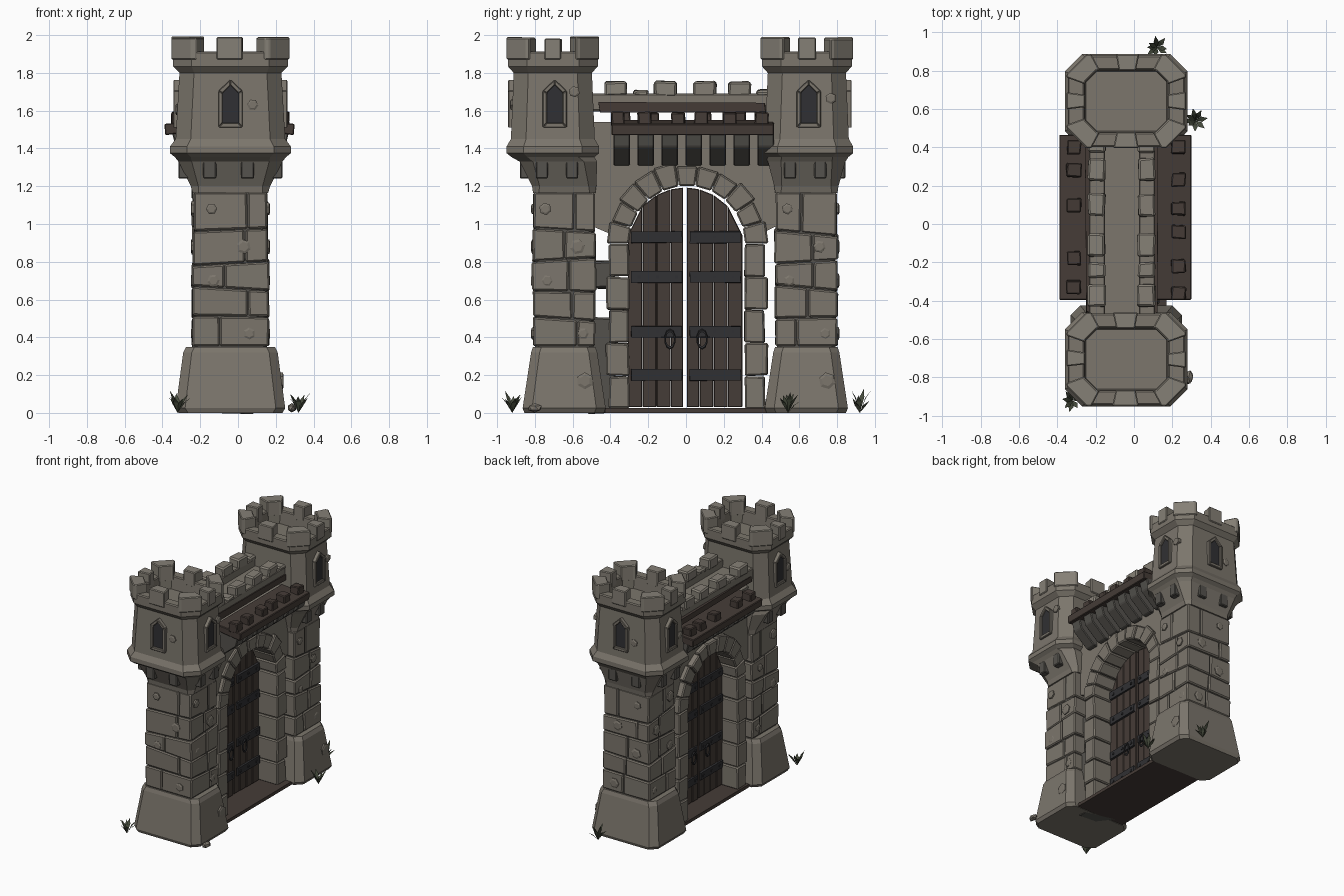
import bpy, bmesh, math, random
from mathutils import Vector

if "Cube" in bpy.data.objects:
    bpy.data.objects.remove(bpy.data.objects["Cube"])

random.seed(4)
rnd = random.uniform
CX = -0.04          # shared centre line of the gate in x


def material(name, r, g, b):
    m = bpy.data.materials.new(name)
    m.diffuse_color = (r, g, b, 1)
    m.use_nodes = True
    m.node_tree.nodes["Principled BSDF"].inputs["Base Color"].default_value = m.diffuse_color
    return m


STONE = material("stone", .20, .18, .15)
PALE = material("pale_stone", .235, .215, .18)
DARK = material("dark_stone", .09, .085, .075)
WOOD = material("wood", .06, .045, .038)
IRON = material("iron", .03, .03, .033)
LEAF = material("leaf", .06, .07, .045)


def loft(bm, rings):
    """Closed solid through a list of matching vertex rings."""
    vs = [[bm.verts.new(p) for p in r] for r in rings]
    n = len(vs[0])
    for a, b in zip(vs, vs[1:]):
        for i in range(n):
            bm.faces.new((a[i], a[(i + 1) % n], b[(i + 1) % n], b[i]))
    bm.faces.new(vs[0][::-1])
    bm.faces.new(vs[-1])


def prism_x(bm, pts, x0, x1):
    loft(bm, [[(x, y, z) for y, z in pts] for x in (x0, x1)])


def prism_z(bm, pts, z0, z1):
    loft(bm, [[(x, y, z) for x, y in pts] for z in (z0, z1)])


def box(bm, x0, x1, y0, y1, z0, z1, j=0.0):
    loft(bm, [[(x + rnd(-j, j), y + rnd(-j, j), z + rnd(-j, j))
               for x, y in ((x0, y0), (x1, y0), (x1, y1), (x0, y1))] for z in (z0, z1)])


def finish(name, bm, mat, bevel=0.0):
    bmesh.ops.recalc_face_normals(bm, faces=bm.faces)
    me = bpy.data.meshes.new(name)
    bm.to_mesh(me)
    bm.free()
    me.materials.append(mat)
    ob = bpy.data.objects.new(name, me)
    bpy.context.collection.objects.link(ob)
    if bevel:
        m = ob.modifiers.new("bevel", 'BEVEL')
        m.width, m.segments, m.limit_method = bevel, 1, 'ANGLE'


def octagon(cy, hx, hy, c):
    """Rectangle with cut corners; even edges are the long sides."""
    p = [(hx, -hy + c), (hx, hy - c), (hx - c, hy), (-hx + c, hy),
         (-hx, hy - c), (-hx, -hy + c), (-hx + c, -hy), (hx - c, -hy)]
    return [(CX + x, cy + y) for x, y in p]


def stack(bm, sections):
    loft(bm, [[(x, y, z) for x, y in octagon(cy, hx, hy, c)] for z, cy, hx, hy, c in sections])


def lerp(a, b, t):
    return (a[0] + (b[0] - a[0]) * t, a[1] + (b[1] - a[1]) * t)


def on_wall(origin, normal, u, d, z):
    """Point u sideways and d outwards from a wall with the given normal."""
    nx, ny = normal
    return (origin[0] - ny * u + nx * d, origin[1] + nx * u + ny * d, origin[2] + z)


def knob(bm, origin, normal, r):
    """Hexagonal chipped stone set in a wall."""
    a0 = rnd(0, 1)
    loft(bm, [[on_wall(origin, normal, s * r * math.cos(a0 + k * math.pi / 3), d,
                       s * r * math.sin(a0 + k * math.pi / 3)) for k in range(6)]
              for s, d in ((1, -.02), (1, .007), (.65, .012))])


def window(tag, origin, normal):
    shape = lambda w, b, s, t: [(-w, b), (w, b), (w, s), (0, t), (-w, s)]
    outer, inner = shape(.064, -.125, .07, .13), shape(.042, -.10, .058, .1)
    bm = bmesh.new()
    for i in range(5):
        k = (i + 1) % 5
        q = [outer[i], outer[k], inner[k], inner[i]]
        loft(bm, [[on_wall(origin, normal, u, d, z) for u, z in q] for d in (-.03, .022)])
    finish(tag + "_window_frame", bm, STONE, .004)
    bm = bmesh.new()
    loft(bm, [[on_wall(origin, normal, u, d, z) for u, z in inner] for d in (-.02, .009)])
    finish(tag + "_window_slit", bm, IRON)


def tower(tag, cy, hcy, out):
    # sloped plinth
    bm = bmesh.new()
    stack(bm, [(0, cy, .275, .21, .05), (.025, cy, .29, .22, .05),
               (.32, cy, .25, .175, .045), (.35, cy, .235, .165, .045)])
    finish(tag + "_plinth", bm, STONE)
    # shaft of coursed blocks around a dark core
    bm = bmesh.new()
    stack(bm, [(.3, cy, .195, .155, .02), (1.2, cy, .188, .151, .02)])
    finish(tag + "_shaft_core", bm, DARK)
    bm = bmesh.new()
    joints = [(z, rnd(-.07, .07) * (0 < i < 5), rnd(-.1, .1) * (0 < i < 5))
              for i, z in enumerate((.35, .50, .655, .80, .96, 1.17))]
    for (z0, a0, b0), (z1, a1, b1) in zip(joints, joints[1:]):
        hx, hy, g = .210 - .012 * z0 + rnd(-.004, .004), .166 + rnd(-.004, .004), .003
        sx, sy = rnd(-.1, .1), rnd(-.08, .08)
        for x0, x1 in ((-hx, sx - g), (sx + g, hx)):
            for y0, y1 in ((-hy, sy - g), (sy + g, hy)):
                c = ((x0, y0), (x1, y0), (x1, y1), (x0, y1))
                loft(bm, [[(CX + x + rnd(-.003, .003), cy + y + rnd(-.003, .003), z + a * x + b * y + e)
                           for x, y in c] for z, a, b, e in ((z0, a0, b0, g), (z1, a1, b1, -g))])
    finish(tag + "_shaft_blocks", bm, STONE, .008)
    # flared corbel, moulding, head and hollow parapet in one skin
    m = (cy + hcy) / 2
    bm = bmesh.new()
    stack(bm, [(1.165, cy, .2, .165, .03), (1.20, cy, .21, .17, .04),
               (1.33, m, .275, .205, .07), (1.355, hcy, .295, .22, .085), (1.375, hcy, .32, .245, .09),
               (1.41, hcy, .32, .245, .09), (1.45, hcy, .29, .222, .08), (1.80, hcy, .27, .207, .077),
               (1.835, hcy, .305, .238, .10), (1.905, hcy, .305, .238, .10), (1.912, hcy, .298, .23, .098),
               (1.912, hcy, .225, .17, .065), (1.905, hcy, .218, .163, .062), (1.81, hcy, .21, .155, .055)])
    finish(tag + "_head", bm, STONE)
    bm = bmesh.new()
    for s in (-1, 1):
        for u in (-.11, .09):
            box(bm, CX + u - .035, CX + u + .035, m + s * .15, m + s * .205, 1.24, 1.335)
            box(bm, CX + s * .2, CX + s * .275, m + u * .8 - .032, m + u * .8 + .032, 1.24, 1.335)
    finish(tag + "_corbel_blocks", bm, DARK, .006)
    # merlons, wrapped round the cut corners and one on each side
    o, n = octagon(hcy, .312, .245, .105), octagon(hcy, .215, .16, .06)
    bm = bmesh.new()
    for i in range(8):
        k = (i + 1) % 8
        top = 1.992 + rnd(-.012, .006)
        if i % 2:
            p, q = i - 1, (i + 2) % 8
            pts = [lerp(o[i], o[p], .06), o[i], o[k], lerp(o[k], o[q], .06),
                   lerp(n[k], n[q], .06), n[k], n[i], lerp(n[i], n[p], .06)]
        else:
            a, b = .34 + rnd(-.03, .03), .65 + rnd(-.03, .03)
            pts = [lerp(o[i], o[k], a), lerp(o[i], o[k], b), lerp(n[i], n[k], b), lerp(n[i], n[k], a)]
        prism_z(bm, pts, 1.87, top)
    finish(tag + "_merlons", bm, PALE, .012)
    # windows and chipped stones on three outer sides
    bm = bmesh.new()
    for side, nrm, wall in (("right", (1, 0), (CX + .28, hcy + .01, 1.635)),
                            ("left", (-1, 0), (CX - .28, hcy + .01, 1.635)),
                            ("outer", (0, out), (CX, hcy + out * .215, 1.635))):
        window(tag + "_" + side, wall, nrm)
        for u, z in ((-.1, 1.08), (.07, .88), (-.09, .7), (.1, .42)):
            p = (CX + nrm[0] * .198 + abs(nrm[1]) * u, cy + nrm[1] * .163 + abs(nrm[0]) * u, z)
            knob(bm, p, nrm, rnd(.028, .042))
        knob(bm, on_wall(wall, nrm, rnd(.1, .12), 0, rnd(-.1, .1)), nrm, .03)
    knob(bm, (CX + .27, cy + .11, .17), (1, 0), .045)
    finish(tag + "_chipped_stones", bm, STONE)


tower("front_tower", -.645, -.705, -1)
tower("back_tower", .637, .64, 1)

# wall over the arch
ARC_Y, ARC_Z = .005, .895
arc = lambda r, a: (ARC_Y + r * math.cos(a), ARC_Z + r * math.sin(a))
bm = bmesh.new()
curve = [arc(.335, math.pi * k / 16) for k in range(17)]
prism_x(bm, [(.36, .93), (.48, .99), (.48, 1.54), (-.5, 1.54), (-.5, .99), (-.36, .93)] + curve[::-1][1:-1], -.2, .10)
finish("arch_wall", bm, STONE)

# voussoirs and jambs
bm = bmesh.new()
N = 11
AX0, AX1 = -.24, .125
for k in range(N):
    a, b = math.pi * k / N + .004, math.pi * (k + 1) / N - .004
    R, d = .425 + rnd(-.015, .015), rnd(-.008, .008)
    prism_x(bm, [arc(.308, a), arc(R, a), arc(R, b), arc(.308, b)], AX0 + d, AX1 + d)
for s in (-1, 1):
    for k in range(5):
        z = .02 + k * .175
        w = .42 + (.008 if k % 2 else -.008)
        y0, y1 = sorted((ARC_Y + s * .306, ARC_Y + s * w))
        box(bm, AX0, AX1, y0, y1, z + .002, z + .173, .004)
finish("arch_stones", bm, STONE, .008)
bm = bmesh.new()
for z0, z1 in ((0, .5), (.66, .8)):
    box(bm, -.17, .08, -.52, -.38, z0, z1, .01)
finish("side_filler_stones", bm, DARK, .01)

# threshold slab
bm = bmesh.new()
box(bm, -.25, .17, -.43, .43, 0, .025)
finish("threshold", bm, WOOD)

# raised walkway with crenellated edges
bm = bmesh.new()
box(bm, -.23, .10, -.5, .47, 1.595, 1.63)
for x in (-.235, .025):
    box(bm, x, x + .085, -.5, .47, 1.60, 1.69)
finish("walkway", bm, STONE, .006)
bm = bmesh.new()
for x in (-.24, .02):
    for y in (-.37, -.11, .10, .285):
        box(bm, x, x + .09, y - .058, y + .058, 1.675, 1.755, .006)
    for y in (-.24, .41):
        box(bm, x, x + .09, y - .04, y + .04, 1.675, 1.71, .005)
finish("walkway_merlons", bm, PALE, .01)
bm = bmesh.new()
for x in (-.25, .10):
    box(bm, x, x + .02, -.46, .42, 1.595, 1.64, .006)
finish("walkway_beams", bm, WOOD)

# timber hoardings with blocks on both faces, on stone brackets
for tag, s, e, ys in (("right", 1, 0, (.40, .23, .08, -.04, -.22, -.36)), ("left", -1, .01, (.40, .28, .10, -.18, -.33))):
    X = lambda d: CX + s * d
    bm = bmesh.new()
    loft(bm, [[(X(d), y, z) for d, z in ((.12, 1.5), (.335 + e, 1.47), (.34 + e, 1.53), (.12, 1.55))]
              for y in (-.395, .465)])
    finish(tag + "_hoarding", bm, WOOD, .005)
    bm = bmesh.new()
    for y in ys:
        x0, x1 = sorted((X(.235), X(.31)))
        box(bm, x0, x1, y - .035, y + .035, 1.52, 1.592, .005)
    finish(tag + "_hoarding_blocks", bm, WOOD, .006)
    bm = bmesh.new()
    for k in range(7):
        y = -.34 + k * .127
        loft(bm, [[(X(d), yy, z) for d, z in ((.13, 1.31), (.17, 1.31), (.29, 1.41), (.31, 1.485), (.13, 1.51))]
                  for yy in (y - .044, y + .044)])
    finish(tag + "_brackets", bm, DARK, .006)

# double door: planks, straps and ring handles
DX0, DX1 = -.10, -.03
for tag, s in (("left", -1), ("right", 1)):
    bm = bmesh.new()
    edges = [.008, .075, .15, .225, .303]
    top = lambda v: ARC_Z + math.sqrt(max(0, .308 ** 2 - v * v)) - .01
    for a, b in zip(edges, edges[1:]):
        a += .002
        d = rnd(-.006, .006)
        prism_x(bm, [(ARC_Y - .01 + s * a, .03), (ARC_Y - .01 + s * b, .03),
                     (ARC_Y - .01 + s * b, top(b)), (ARC_Y - .01 + s * a, top(a))], DX0 + d, DX1 + d)
    finish(tag + "_door_planks", bm, WOOD, .004)
    bm = bmesh.new()
    for z in (.20, .43, .72, .93):
        y0, y1 = sorted((s * .02, s * .29))
        for x in (DX0 - .016, DX1 + .001):
            box(bm, x, x + .015, y0, y1, z - .03, z + .03, .003)
        for k in range(3):
            y = s * (.05 + k * .1)
            box(bm, DX0 - .021, DX1 + .021, y - .008, y + .008, z - .008, z + .008)
    finish(tag + "_door_straps", bm, IRON)
    for x in (DX0 - .03, DX1 + .03):
        bpy.ops.mesh.primitive_torus_add(location=(x, s * .085, .39), rotation=(0, math.pi / 2, 0),
                                         major_radius=.034, minor_radius=.007, major_segments=10, minor_segments=5)
        ob = bpy.context.object
        ob.name, ob.scale = tag + "_door_ring", (1.35, .75, 1)
        ob.data.materials.append(IRON)

# grass tufts and pebble at the foot
for i, (x, y) in enumerate(((-.32, -.92), (.32, .54), (.12, .92))):
    bm = bmesh.new()
    for k in range(8):
        a, L, h = k * math.tau / 8 + rnd(-.3, .3), rnd(.045, .07), rnd(.06, .13)
        o, dr, sd = Vector((x, y, 0)), Vector((math.cos(a), math.sin(a), 0)), Vector((-math.sin(a), math.cos(a), 0))
        mid = o + dr * L * .5 + Vector((0, 0, h * .65))
        v = [bm.verts.new(p) for p in (o, mid + sd * .014, mid - sd * .014, o + dr * L + Vector((0, 0, h)))]
        bm.faces.new(v[:3])
        bm.faces.new((v[1], v[3], v[2]))
    finish("grass_tuft_%d" % (i + 1), bm, LEAF)
bm = bmesh.new()
bmesh.ops.create_icosphere(bm, subdivisions=1, radius=.034)
for v in bm.verts:
    v.co = Vector((.285, -.80, .026)) + Vector((v.co.x * .8, v.co.y * 1.15, v.co.z * .75)) * rnd(.85, 1.1)
finish("pebble", bm, STONE)
